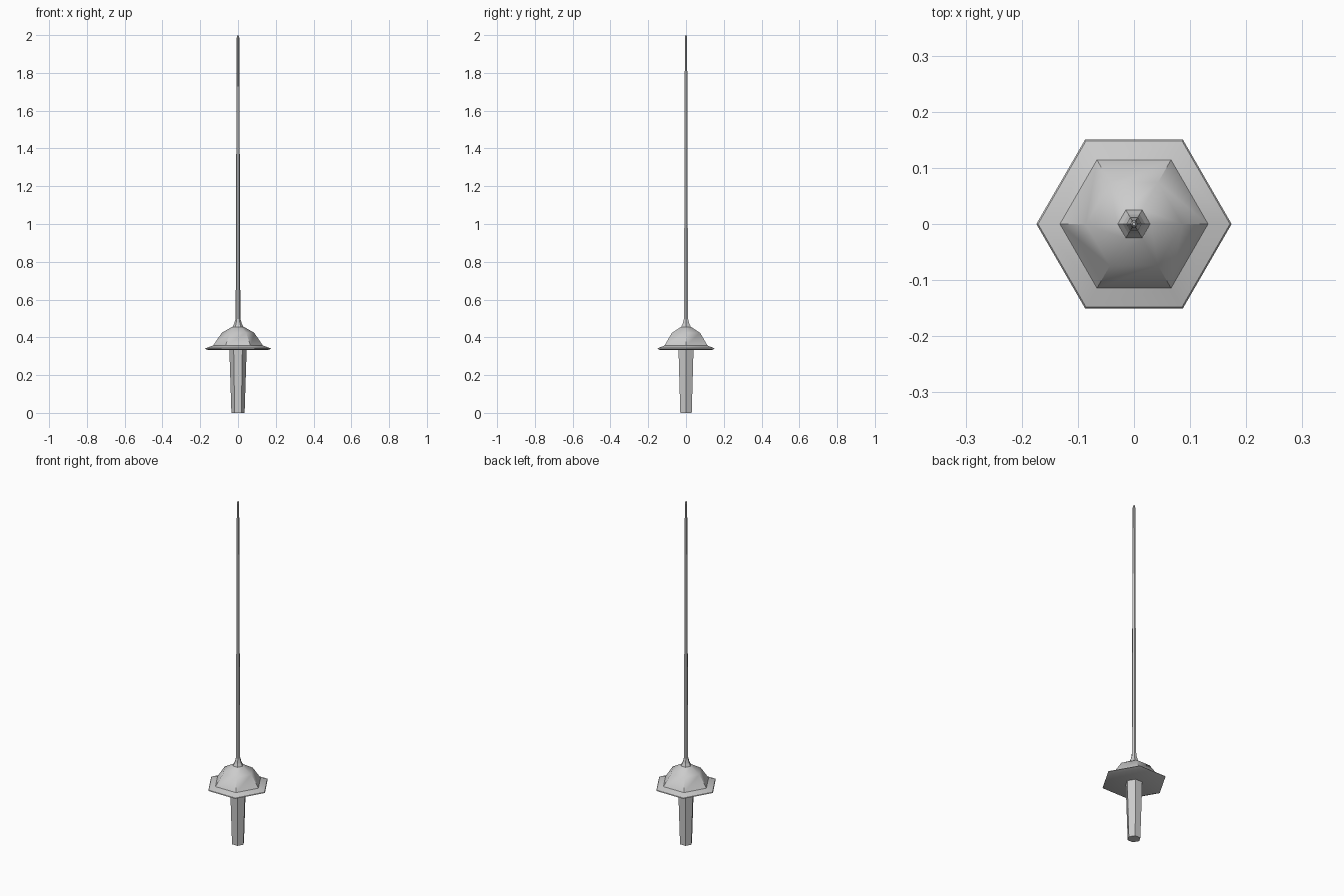
import bpy, bmesh
from math import cos, sin, pi, radians

if "Cube" in bpy.data.objects:
    bpy.data.objects.remove(bpy.data.objects["Cube"])

SIDES = 6


def lathe(name, profile):
    """Six-sided solid from (radius, z) rings listed bottom to top, capped at both ends."""
    bm = bmesh.new()
    rings = [[bm.verts.new((r * cos(2 * pi * i / SIDES), r * sin(2 * pi * i / SIDES), z))
              for i in range(SIDES)] for r, z in profile]
    for low, high in zip(rings, rings[1:]):
        for i in range(SIDES):
            j = (i + 1) % SIDES
            bm.faces.new((low[i], low[j], high[j], high[i]))
    bm.faces.new(rings[0][::-1])
    bm.faces.new(rings[-1])
    mesh = bpy.data.meshes.new(name)
    bm.to_mesh(mesh)
    bm.free()
    obj = bpy.data.objects.new(name, mesh)
    bpy.context.collection.objects.link(obj)
    return obj


# Tapered grip
lathe("grip", [(0.035, 0), (0.046, 0.34)])

# Domed hand guard with a flared rim, softened over the dome's curve
guard = lathe("hand_guard", [(0.155, 0.332), (0.174, 0.339), (0.171, 0.343),
                             (0.132, 0.356), (0.086, 0.424), (0.03, 0.456)])
bpy.context.view_layer.objects.active = guard
guard.select_set(True)
bpy.ops.object.shade_smooth_by_angle(angle=radians(32))

# Collar joining guard and blade
lathe("blade_collar", [(0.03, 0.454), (0.02, 0.473), (0.013, 0.498)])

# Long slim blade with a blunted tip
lathe("blade", [(0.0125, 0.49), (0.007, 1.985), (0.003, 2.0)])
